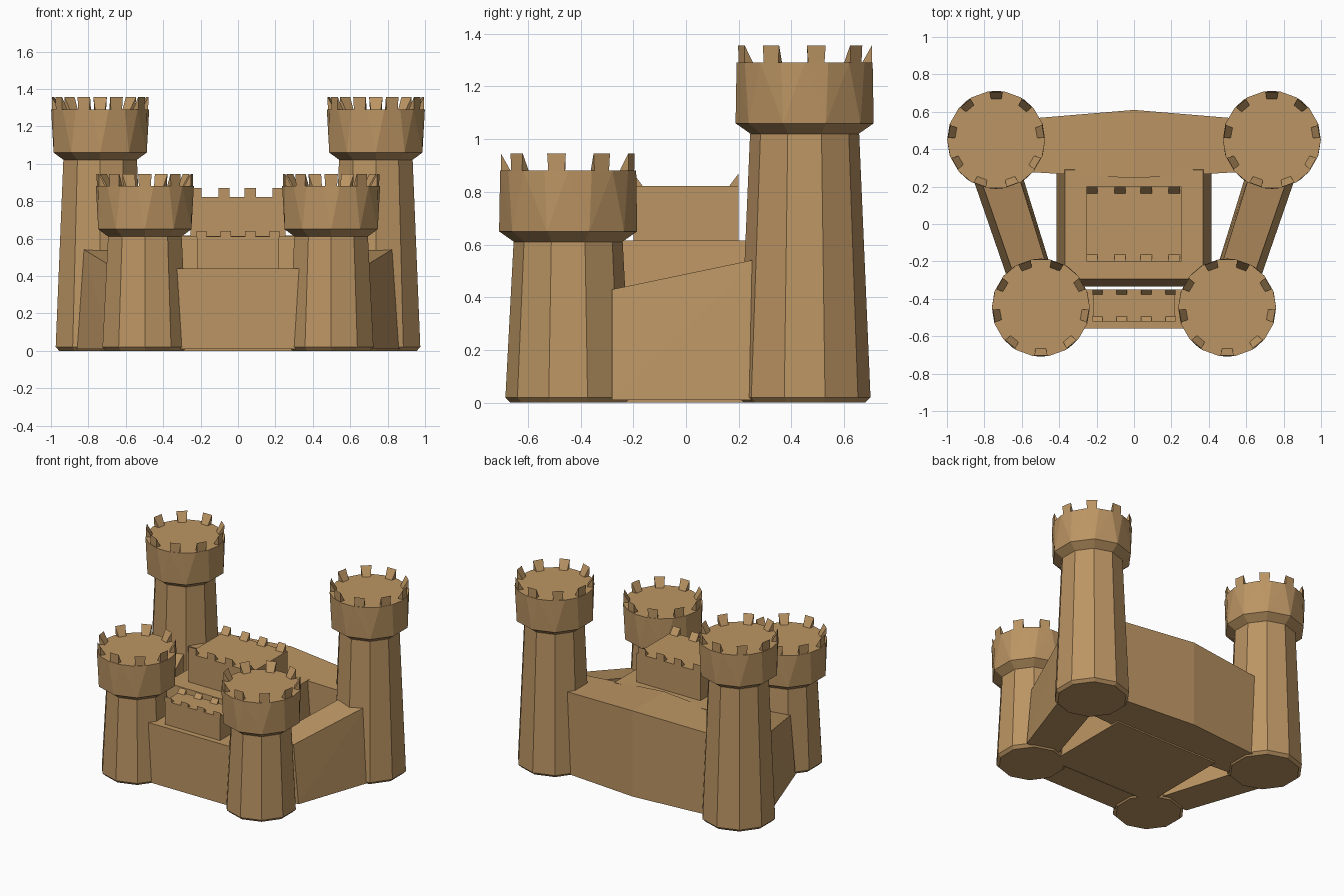
import bpy, bmesh, math

if "Cube" in bpy.data.objects:
    bpy.data.objects.remove(bpy.data.objects["Cube"])

stone = bpy.data.materials.new("sandstone")
stone.diffuse_color = (0.50, 0.30, 0.125, 1)
stone.use_nodes = True
stone.node_tree.nodes["Principled BSDF"].inputs["Base Color"].default_value = stone.diffuse_color


def add_hull(bm, pts):
    """Add one convex solid around the points."""
    part = bmesh.new()
    for p in pts:
        part.verts.new(p)
    bmesh.ops.convex_hull(part, input=part.verts[:])
    bmesh.ops.delete(part, geom=[v for v in part.verts if not v.link_faces], context='VERTS')
    bmesh.ops.dissolve_limit(part, angle_limit=0.02, verts=part.verts[:], edges=part.edges[:])
    bmesh.ops.recalc_face_normals(part, faces=part.faces[:])
    me = bpy.data.meshes.new("tmp")
    part.to_mesh(me)
    part.free()
    bm.from_mesh(me)
    bpy.data.meshes.remove(me)


def finish(bm, name):
    me = bpy.data.meshes.new(name)
    bm.to_mesh(me)
    bm.free()
    me.materials.append(stone)
    ob = bpy.data.objects.new(name, me)
    bpy.context.collection.objects.link(ob)
    return ob


def solid(name, pts):
    bm = bmesh.new()
    add_hull(bm, pts)
    return finish(bm, name)


def prism(outline, z0, z1):
    return [(x, y, z) for x, y in outline for z in (z0, z1)]


def rect(x, y0, y1):
    return [(-x, y0), (x, y0), (x, y1), (-x, y1)]


def tower(name, cx, cy, top):
    """Tapered shaft, flared collar, faceted head and nine wedge merlons."""
    sx, sy = math.copysign(1, cx), math.copysign(1, cy)

    def polar(r, deg, z):
        a = math.radians(deg)
        return (cx + sx * r * math.cos(a), cy + sy * r * math.sin(a), z)

    def ring(n, r, z, phase):
        return [polar(r, phase + 360 * i / n, z) for i in range(n)]

    bm = bmesh.new()
    base_r = 0.25 if cy > 0 else 0.238
    neck = top - 0.27
    add_hull(bm, ring(10, base_r - 0.02, 0, 90) + ring(10, base_r, 0.02, 90) + ring(10, 0.207, neck, 90))
    add_hull(bm, ring(10, 0.205, neck, 90) + ring(10, 0.262, neck + 0.04, 90)
             + ring(18, 0.262, top, 80))
    for i in range(9):
        a = 90 + 40 * i
        pts = []
        for d in (-1, 1):
            pts += [polar(0.257, a + d * 7, top - 0.005), polar(0.217, a + d * 7, top - 0.005),
                    polar(0.258, a + d * 8, top + 0.066)]
        add_hull(bm, pts)
    return finish(bm, name)


def battlement(name, xs, width, y0, y1, z, h, d):
    """Rows of wedge merlons along the front and back edge of a roof."""
    bm = bmesh.new()
    for y, inward in ((y0, d), (y1, -d)):
        for x in xs:
            pts = []
            for s in (-1, 1):
                px = x + s * width / 2
                pts += [(px, y, z - 0.005), (px, y + inward, z - 0.005), (px, y, z + h)]
            add_hull(bm, pts)
    return finish(bm, name)


# corner towers
for side, s in (("left", -1), ("right", 1)):
    tower(f"back_tower_{side}", s * 0.737, 0.45, 1.29)
    tower(f"front_tower_{side}", s * 0.498, -0.447, 0.88)
    # side wall between the towers, rising to the back
    solid(f"side_wall_{side}", [
        (s * 0.83, 0.27, 0.545), (s * 0.62, 0.27, 0.545), (s * 0.64, -0.28, 0.43), (s * 0.45, -0.28, 0.43),
        (s * 0.87, 0.27, 0.01), (s * 0.60, 0.27, 0.01), (s * 0.68, -0.28, 0.01), (s * 0.43, -0.28, 0.01)])

# back wall, bowed at the middle
solid("back_wall",
      [(x, y, z) for x in (-0.6, 0.6) for y in (0.28, 0.56) for z in (0.01, 0.6)]
      + [(0, y, z) for y in (0.245, 0.61) for z in (0.01, 0.63)])

# front wall and gatehouse
solid("front_wall", prism(rect(0.34, -0.56, -0.35), 0.01, 0.44))
solid("gatehouse", prism(rect(0.22, -0.52, -0.35), 0.3, 0.61))
battlement("gatehouse_merlons", [-0.195, -0.065, 0.065, 0.195], 0.055, -0.52, -0.35, 0.61, 0.03, 0.03)

# raised inner platform and keep
solid("platform", prism(rect(0.415, -0.335, 0.33), 0, 0.01) + prism(rect(0.37, -0.295, 0.29), 0.6, 0.615))
solid("keep", prism(rect(0.255, -0.2, 0.2), 0.55, 0.822))
battlement("keep_merlons", [-0.225, -0.075, 0.065, 0.215], 0.06, -0.2, 0.2, 0.822, 0.048, 0.04)
